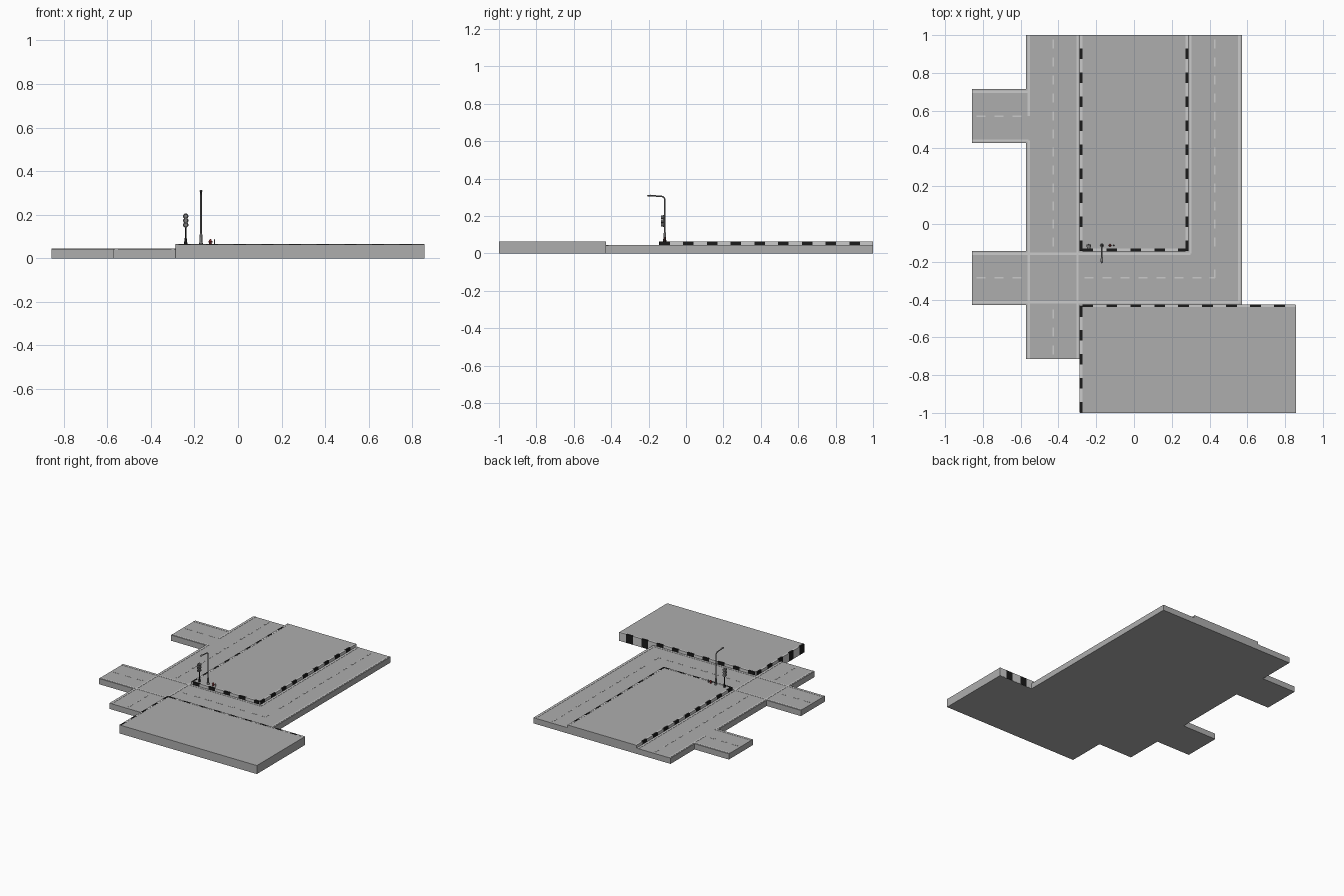
import bpy, bmesh, math
from mathutils import Matrix, Vector

if "Cube" in bpy.data.objects:
    bpy.data.objects.remove(bpy.data.objects["Cube"])

T = 2 / 7            # tile size
ROAD, WALK = 0.043, 0.064
CURB = 0.012
LIFT = 0.0015        # how far paint and curbs stand proud

def material(name, rgb):
    m = bpy.data.materials.new(name)
    m.diffuse_color = (*rgb, 1)
    m.use_nodes = True
    m.node_tree.nodes["Principled BSDF"].inputs["Base Color"].default_value = m.diffuse_color
    return m

ASPHALT = material("asphalt", (0.42, 0.42, 0.42))
WHITE = material("paint", (0.8, 0.8, 0.8))
BLACK = material("black", (0.01, 0.01, 0.01))
METAL = material("dark_metal", (0.2, 0.2, 0.2))
RED = material("red", (0.25, 0.03, 0.03))

def finish(name, bm, mat=None, smooth=False):
    bmesh.ops.recalc_face_normals(bm, faces=bm.faces)
    me = bpy.data.meshes.new(name)
    bm.to_mesh(me)
    bm.free()
    ob = bpy.data.objects.new(name, me)
    bpy.context.collection.objects.link(ob)
    if mat:
        me.materials.append(mat)
    if smooth:
        bpy.ops.object.select_all(action='DESELECT')
        ob.select_set(True)
        bpy.context.view_layer.objects.active = ob
        bpy.ops.object.shade_smooth_by_angle()
    return ob

def boxes(name, items, mat=None):
    bm = bmesh.new()
    for x0, x1, y0, y1, z0, z1 in items:
        m = Matrix.Translation(((x0 + x1) / 2, (y0 + y1) / 2, (z0 + z1) / 2))
        bmesh.ops.create_cube(bm, size=1, matrix=m @ Matrix.Diagonal((x1 - x0, y1 - y0, z1 - z0, 1)))
    return finish(name, bm, mat)

def lathe(name, profile, loc, mat, rot=Matrix(), sides=12, copies=(Matrix(),)):
    """Spin (radius, height) points round z, then place copies."""
    bm = bmesh.new()
    for c in copies:
        m = Matrix.Translation(loc) @ c @ rot
        rings = [[bm.verts.new(m @ Vector((r * math.cos(a), r * math.sin(a), z)))
                  for a in (2 * math.pi * i / sides for i in range(sides))] for r, z in profile]
        for lo, hi in zip(rings, rings[1:]):
            for i in range(sides):
                j = (i + 1) % sides
                bm.faces.new((lo[i], lo[j], hi[j], hi[i]))
        bm.faces.new(rings[0][::-1])
        bm.faces.new(rings[-1])
    return finish(name, bm, mat, True)

# Road slab: one outline in tile units, extruded
outline = [(-2, 3.5), (-2, 2.5), (-3, 2.5), (-3, 1.5), (-2, 1.5), (-2, -.5), (-3, -.5), (-3, -1.5),
           (-2, -1.5), (-2, -2.5), (-1, -2.5), (-1, -1.5), (2, -1.5), (2, 3.5), (1, 3.5), (1, -.5),
           (-1, -.5), (-1, 3.5)]
bm = bmesh.new()
base = bm.faces.new([bm.verts.new((x * T, y * T, 0)) for x, y in outline])
ext = bmesh.ops.extrude_face_region(bm, geom=[base])
bmesh.ops.translate(bm, vec=(0, 0, ROAD), verts=[v for v in ext["geom"] if isinstance(v, bmesh.types.BMVert)])
finish("road", bm, ASPHALT)

# Raised pavements
boxes("city_block_pavement", [(-T, T, -T / 2, 3.5 * T, 0, WALK)], ASPHALT)
boxes("corner_pavement", [(-T, 3 * T, -1, -1.5 * T, 0, WALK)], ASPHALT)

# Striped curbs: thin sleeves over the pavement edges
black, light = [], []
def curb(axis, a0, a1, c0, c1):
    a, period, dark = a0, 4 * T / 9, 0.056
    while a < a1 - 1e-4:
        for length, bucket in ((dark, black), (period - dark, light)):
            b = min(a + length, a1)
            if b > a + 1e-4:
                span = (c0, c1, a, b) if axis == 'y' else (a, b, c0, c1)
                bucket.append((*span, 0.001, WALK + LIFT * .6))
            a = b

curb('y', -T / 2, 3.5 * T - .001, -T - LIFT, -T + CURB)
curb('y', -T / 2, 3.5 * T - .001, T - CURB, T + LIFT)
curb('x', -T + CURB, T - CURB, -T / 2 - LIFT, -T / 2 + CURB)
curb('y', -.999, -1.5 * T, -T - LIFT, -T + CURB)
curb('x', -T + CURB, 3 * T - .001, -1.5 * T - CURB, -1.5 * T + LIFT)
boxes("curb_black_stripes", black, BLACK)
boxes("curb_light_stripes", light, WHITE)

# Painted lines
W, E = 0.006, 0.014
paint = []
def vline(x, y0, y1):
    paint.append((x - W, x + W, y0, y1, ROAD - .001, ROAD + LIFT))
def hline(y, x0, x1):
    paint.append((x0, x1, y - W, y + W, ROAD - .001, ROAD + LIFT))
vline(-2 * T + E, 2 * T, 1)
vline(-2 * T + E, -2.5 * T, 1.5 * T + E)
vline(-T - E, -2.5 * T, 1)
vline(T + E, -T / 2 - E, 1)
vline(2 * T - E, -1.5 * T + E, 1)
hline(-T / 2 - E, -3 * T, T + E)
hline(-1.5 * T + E, -3 * T, 2 * T - E)
hline(2.5 * T - E, -3 * T, -2 * T + E)
hline(1.5 * T + E, -3 * T, -2 * T + E)
boxes("edge_lines", paint, WHITE)

# Dashed centre lines
paint = []
W, P, G = 0.004, T / 3, 0.024
for i in range(12):
    for x in (-1.5 * T, 1.5 * T):
        vline(x, 1 - (i + 1) * P + G, 1 - i * P - G)
for i in range(3):
    vline(-1.5 * T, -2.5 * T + i * P + G, -2.5 * T + (i + 1) * P - G)
    for y in (2 * T, -T):
        hline(y, -3 * T + i * P + G, -3 * T + (i + 1) * P - G)
for i in range(7):
    hline(-T, -T + i * P + G, -T + (i + 1) * P - G)
vline(1.5 * T, -T, -T + .045)
hline(-T, 1.5 * T - .03, 1.5 * T)
boxes("centre_dashes", paint, WHITE)

# Street lamp: base, bent pole, head
lx, ly = -0.17, -0.113
lathe("lamp_base", [(.009, 0), (.009, .006), (.0065, .01), (.006, .045), (.004, .05)], (lx, ly, WALK), METAL)
cu = bpy.data.curves.new("lamp_pole", 'CURVE')
cu.dimensions = '3D'
cu.bevel_depth = 0.004
cu.bevel_resolution = 2
cu.use_fill_caps = True
sp = cu.splines.new('POLY')
path = [(ly, WALK + .04), (ly, .285)]
path += [(ly - .02 + .02 * math.cos(a), .285 + .02 * math.sin(a)) for a in (math.pi / 12 * i for i in range(1, 6))]
path += [(ly - .02, .305), (-.185, .309)]
sp.points.add(len(path) - 1)
for p, (y, z) in zip(sp.points, path):
    p.co = (lx, y, z, 1)
pole = bpy.data.objects.new("lamp_pole", cu)
bpy.context.collection.objects.link(pole)
cu.materials.append(METAL)
bm = bmesh.new()
bmesh.ops.create_uvsphere(bm, u_segments=12, v_segments=8, radius=1,
                          matrix=Matrix.Translation((lx, -.191, .309)) @ Matrix.Diagonal((.007, .018, .005, 1)))
finish("lamp_head", bm, METAL, True)

# Traffic light: pole, three-lobed housing, hoods and lenses facing the road
tx, ty = -0.24, -0.115
to_front = Matrix.Rotation(math.pi / 2, 4, 'X')
spots = [Matrix.Translation((0, 0, .153 + .02 * i)) for i in range(3)]
lathe("signal_pole", [(.008, 0), (.007, .01), (.0035, .035), (.0035, .08)], (tx, ty, WALK), BLACK)
lathe("signal_housing", [(.011, -.006), (.0125, -.004), (.0125, .006), (.011, .008)], (tx, ty, 0), METAL,
      to_front, 16, spots)
lathe("signal_hoods", [(.009, .006), (.009, .018), (.007, .018), (.007, .010)], (tx, ty, 0), METAL,
      to_front, 16, spots)

# Hydrant with side outlets, and a small post beside it
hx, hy = -0.127, -0.113
lathe("hydrant_body", [(.007, 0), (.007, .003), (.005, .004), (.005, .015), (.0065, .016),
                       (.006, .019), (.004, .022), (.0015, .024)], (hx, hy, WALK), RED)
lathe("hydrant_outlets", [(.003, -.009), (.003, .009)], (hx, hy, WALK + .012), RED,
      Matrix.Rotation(math.pi / 2, 4, 'Y'), 8)
lathe("bollard", [(.004, 0), (.0025, .003), (.0025, .022), (.0015, .025)], (-.107, hy, WALK), METAL)
